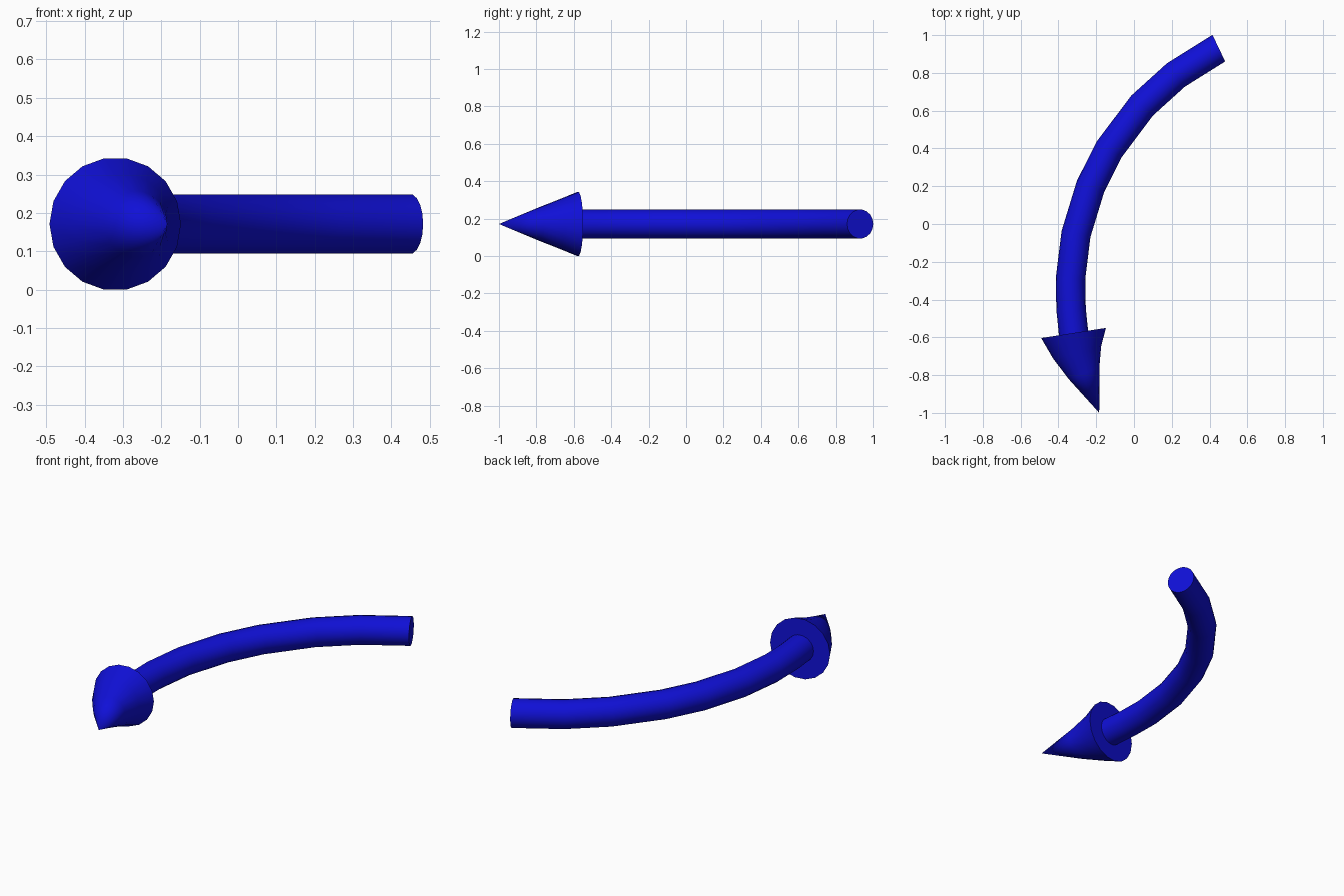
import bpy, bmesh, math
from mathutils import Vector

if "Cube" in bpy.data.objects:
    bpy.data.objects.remove(bpy.data.objects["Cube"])

SIDES = 18
Z = 0.171

blue = bpy.data.materials.new("blue")
blue.diffuse_color = (0.005, 0.005, 0.68, 1)
blue.use_nodes = True
blue.node_tree.nodes["Principled BSDF"].inputs["Base Color"].default_value = blue.diffuse_color


def sweep(name, path, normals=None):
    """Sweep a round section along (x, y, radius) stations; radius 0 makes a tip."""
    bm = bmesh.new()
    pts = [Vector((x, y, Z)) for x, y, r in path]
    rings = []
    for i, (x, y, r) in enumerate(path):
        if r == 0:
            rings.append([bm.verts.new(pts[i])])
            continue
        d = Vector()
        if i > 0:
            d += (pts[i] - pts[i - 1]).normalized()
        if i < len(pts) - 1:
            d += (pts[i + 1] - pts[i]).normalized()
        if normals and i in normals:
            d = Vector(normals[i])
        d.normalize()
        side = Vector((-d.y, d.x, 0))
        ring = []
        for k in range(SIDES):
            a = 2 * math.pi * k / SIDES
            ring.append(bm.verts.new(pts[i] + side * (r * math.cos(a)) + Vector((0, 0, r * math.sin(a)))))
        rings.append(ring)
    for a, b in zip(rings, rings[1:]):
        for k in range(SIDES):
            n = (k + 1) % SIDES
            if len(b) == 1:
                bm.faces.new((a[k], a[n], b[0]))
            else:
                bm.faces.new((a[k], a[n], b[n], b[k]))
    for ring in (rings[0], rings[-1]):
        if len(ring) > 1:
            bm.faces.new(ring)
    bmesh.ops.recalc_face_normals(bm, faces=bm.faces[:])
    mesh = bpy.data.meshes.new(name)
    bm.to_mesh(mesh)
    bm.free()
    mesh.materials.append(blue)
    ob = bpy.data.objects.new(name, mesh)
    bpy.context.collection.objects.link(ob)
    bpy.ops.object.select_all(action='DESELECT')
    ob.select_set(True)
    bpy.context.view_layer.objects.active = ob
    bpy.ops.object.shade_smooth_by_angle(angle=math.radians(40))
    return ob


# Curved shaft
R = 0.078
shaft = [(0.449, 0.931), (0.222, 0.789), (0.043, 0.627), (-0.132, 0.394), (-0.230, 0.199),
         (-0.307, -0.053), (-0.336, -0.289), (-0.333, -0.450), (-0.320, -0.577)]
sweep("arrow_shaft", [(x, y, R) for x, y in shaft], {0: (-0.90, -0.43, 0), 8: (0.155, -0.988, 0)})

# Bent arrow head
sweep("arrow_head", [(-0.320, -0.577, 0.1735), (-0.301, -0.680, 0.131),
                     (-0.265, -0.791, 0.0865), (-0.184, -1.0, 0)],
      {0: (0.155, -0.988, 0)})
